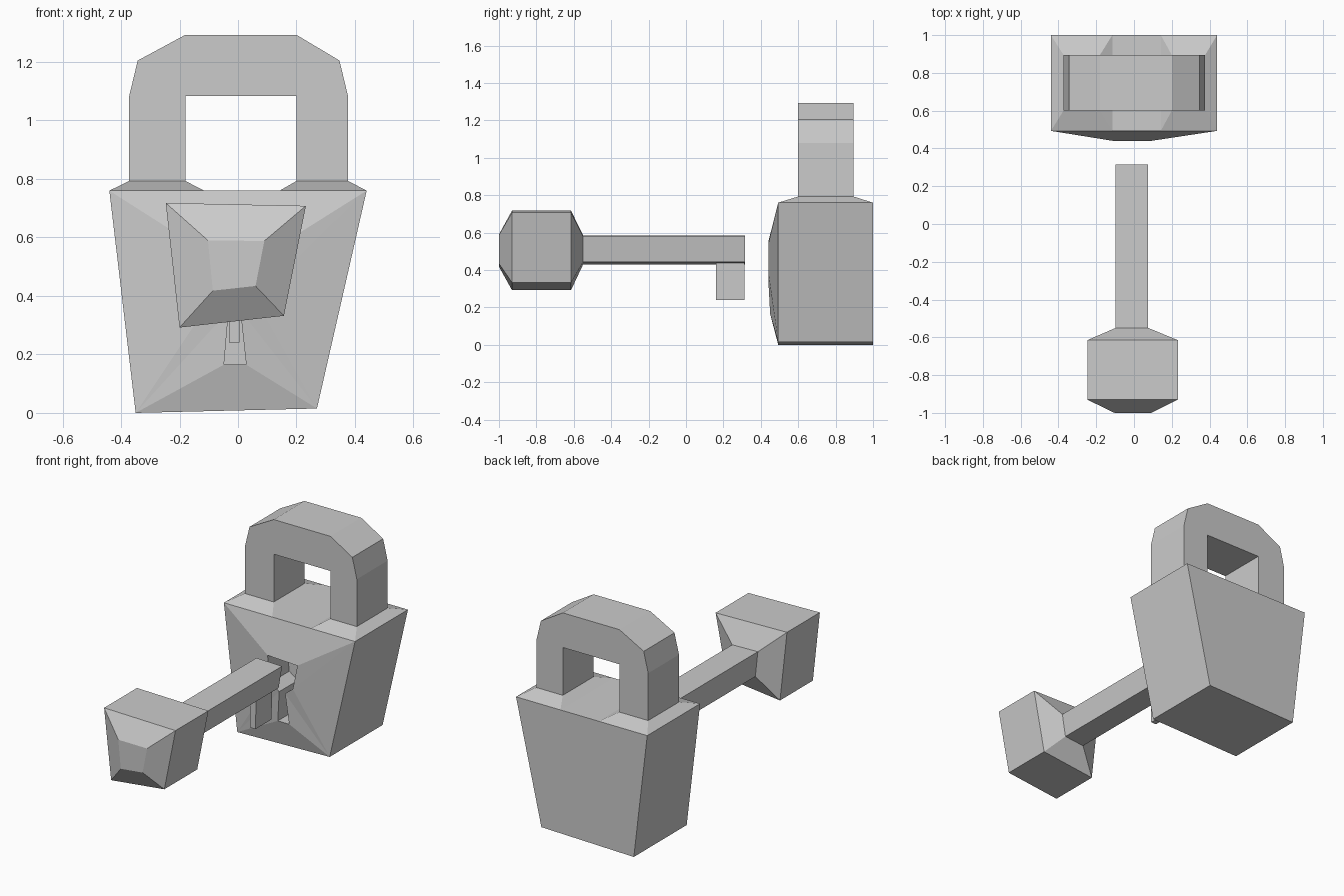
import bpy, bmesh

if "Cube" in bpy.data.objects:
    bpy.data.objects.remove(bpy.data.objects["Cube"])


def finish(name, bm):
    bmesh.ops.recalc_face_normals(bm, faces=bm.faces)
    mesh = bpy.data.meshes.new(name)
    bm.to_mesh(mesh)
    bm.free()
    obj = bpy.data.objects.new(name, mesh)
    bpy.context.collection.objects.link(obj)
    return obj


def ring(bm, pts, y):
    return [bm.verts.new((x, y, z)) for x, z in pts]


def bridge(bm, a, b):
    n = len(a)
    for i in range(n):
        bm.faces.new((a[i], a[(i + 1) % n], b[(i + 1) % n], b[i]))


def loft(name, sections):
    """Skin a list of (xz profile, y) sections and cap both ends."""
    bm = bmesh.new()
    rings = [ring(bm, pts, y) for pts, y in sections]
    for a, b in zip(rings, rings[1:]):
        bridge(bm, a, b)
    bm.faces.new(rings[0])
    bm.faces.new(rings[-1])
    return finish(name, bm)


# Lock body: tapered block whose front bulges toward a recessed keyhole
outer = [(-.44, .76), (.44, .76), (.27, .015), (-.35, 0)]
keyhole = [(-.11, .55), (.09, .54), (.06, .39), (.008, .35),
           (.028, .165), (-.048, .165), (-.032, .35), (-.09, .39)]
bm = bmesh.new()
O = ring(bm, outer, .493)
back = ring(bm, outer, 1.0)
bridge(bm, O, back)
bm.faces.new(back)
K = ring(bm, keyhole, .44)
for v in K[4:6]:
    v.co.y = .45
floor = ring(bm, keyhole, .62)
bridge(bm, K, floor)
bm.faces.new(floor)
for f in ((O[0], O[1], K[1], K[0]), (O[2], O[3], K[5], K[4]),
          (O[1], K[2], K[1]), (O[1], O[2], K[2]),
          (O[2], K[3], K[2]), (O[2], K[4], K[3]),
          (O[3], K[6], K[5]), (O[3], K[7], K[6]),
          (O[3], O[0], K[7]), (O[0], K[0], K[7])):
    bm.faces.new(f)
finish("lock_body", bm)

# Sloped collars where the shackle legs meet the body
for side, (a, b, c, d) in {"left": (-.44, -.115, -.373, -.18),
                           "right": (.142, .44, .2, .377)}.items():
    bm = bmesh.new()
    low = [bm.verts.new((x, y, .76)) for x, y in
           ((a, .493), (b, .493), (b, 1), (a, 1))]
    high = [bm.verts.new((x, y, .793)) for x, y in
            ((c, .6), (d, .6), (d, .895), (c, .895))]
    bridge(bm, low, high)
    bm.faces.new(high)
    finish("shackle_collar_" + side, bm)

# Shackle arch
arch = [(-.373, .79), (-.373, 1.08), (-.343, 1.205), (-.18, 1.293),
        (.2, 1.293), (.347, 1.205), (.377, 1.08), (.377, .79),
        (.2, .79), (.2, 1.083), (-.18, 1.083), (-.18, .79)]
loft("shackle", [(arch, .6), (arch, .895)])

# Key: chunky bow running into a straight shaft
tip = [(-.103, .59), (.09, .588), (.06, .434), (-.086, .418)]
bow = [(-.247, .718), (.232, .708), (.157, .332), (-.2, .292)]
shaft = [(-.097, .585), (.075, .581), (.052, .443), (-.08, .43)]
loft("key", [(tip, -1), (bow, -.93), (bow, -.615), (shaft, -.55), (shaft, .315)])

# Key bit under the end of the shaft
bit = [(-.034, .46), (.01, .46), (.005, .24), (-.03, .24)]
loft("key_bit", [(bit, .16), (bit, .314)])
